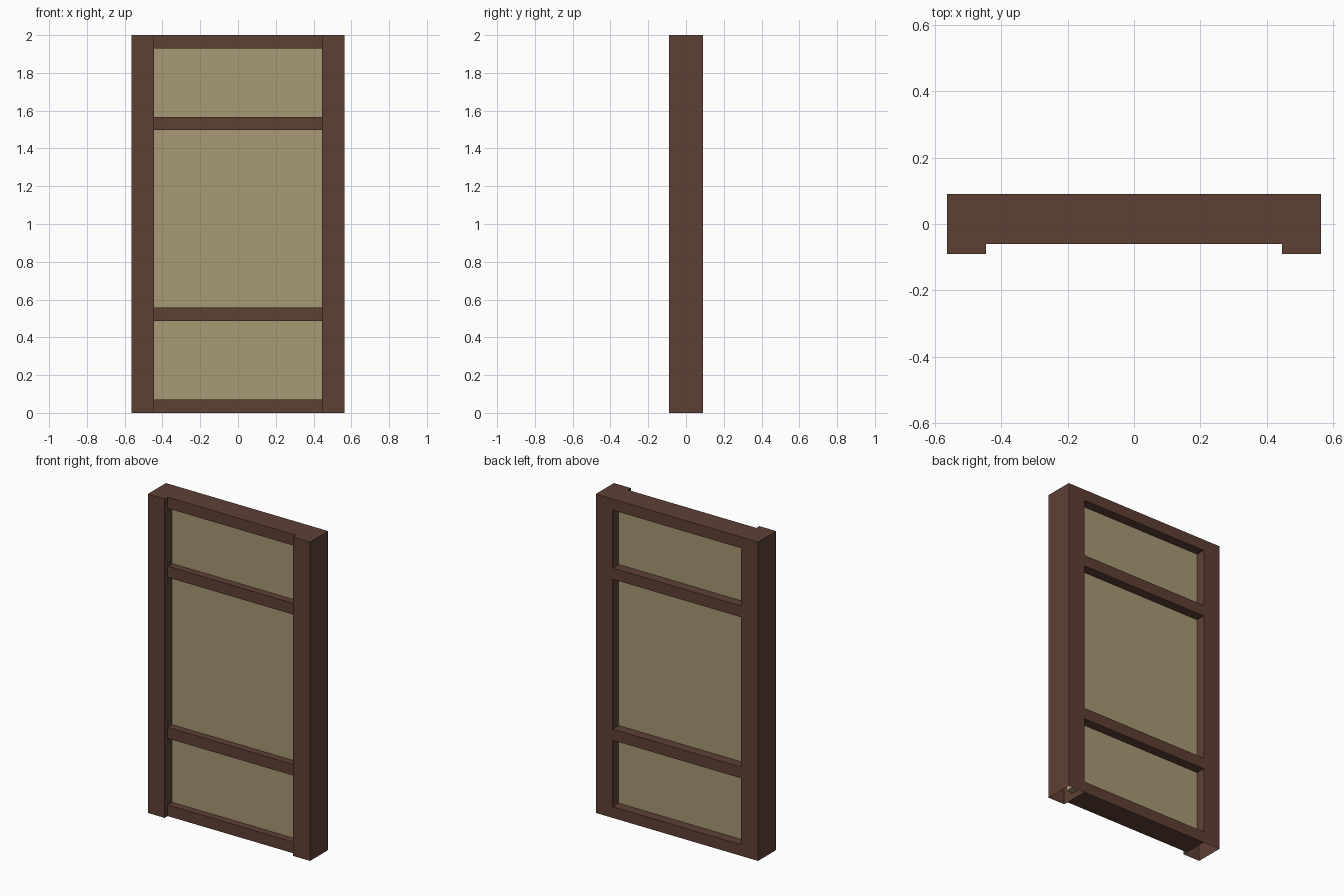
import bpy, bmesh

if "Cube" in bpy.data.objects:
    bpy.data.objects.remove(bpy.data.objects["Cube"])


def material(name, rgb):
    m = bpy.data.materials.new(name)
    m.diffuse_color = (*rgb, 1)
    m.use_nodes = True
    m.node_tree.nodes["Principled BSDF"].inputs["Base Color"].default_value = m.diffuse_color
    return m


wood = material("dark brown wood", (0.112, 0.051, 0.034))
paper = material("tan panel", (0.392, 0.319, 0.181))


def box(name, x, y, z, mat, open_bottom=False):
    """Axis-aligned box from (min, max) ranges."""
    bm = bmesh.new()
    bmesh.ops.create_cube(bm, size=1)
    for v in bm.verts:
        v.co = [r[0] + (c + 0.5) * (r[1] - r[0]) for c, r in zip(v.co, (x, y, z))]
    bm.normal_update()
    if open_bottom:
        down = [f for f in bm.faces if f.normal.z < -0.9]
        bmesh.ops.delete(bm, geom=down, context='FACES_ONLY')
    me = bpy.data.meshes.new(name)
    bm.to_mesh(me)
    bm.free()
    me.materials.append(mat)
    ob = bpy.data.objects.new(name, me)
    bpy.context.collection.objects.link(ob)
    return ob


OUT, INN = 0.563, 0.446

# Side posts, hollow underneath
box("left_post", (-OUT, -INN), (-0.09, 0.09), (0, 2), wood, True)
box("right_post", (INN, OUT), (-0.09, 0.09), (0, 2), wood, True)

# Cross rails, flush with the posts at the back and set back at the front
for name, z0 in (("bottom", 0), ("lower", 0.487), ("upper", 1.497), ("top", 1.93)):
    box(name + "_rail", (-INN, INN), (-0.06, 0.09), (z0, z0 + 0.07), wood)

# Thin panel, let into the frame
box("panel", (-0.49, 0.49), (-0.015, 0.03), (0.04, 1.96), paper)
